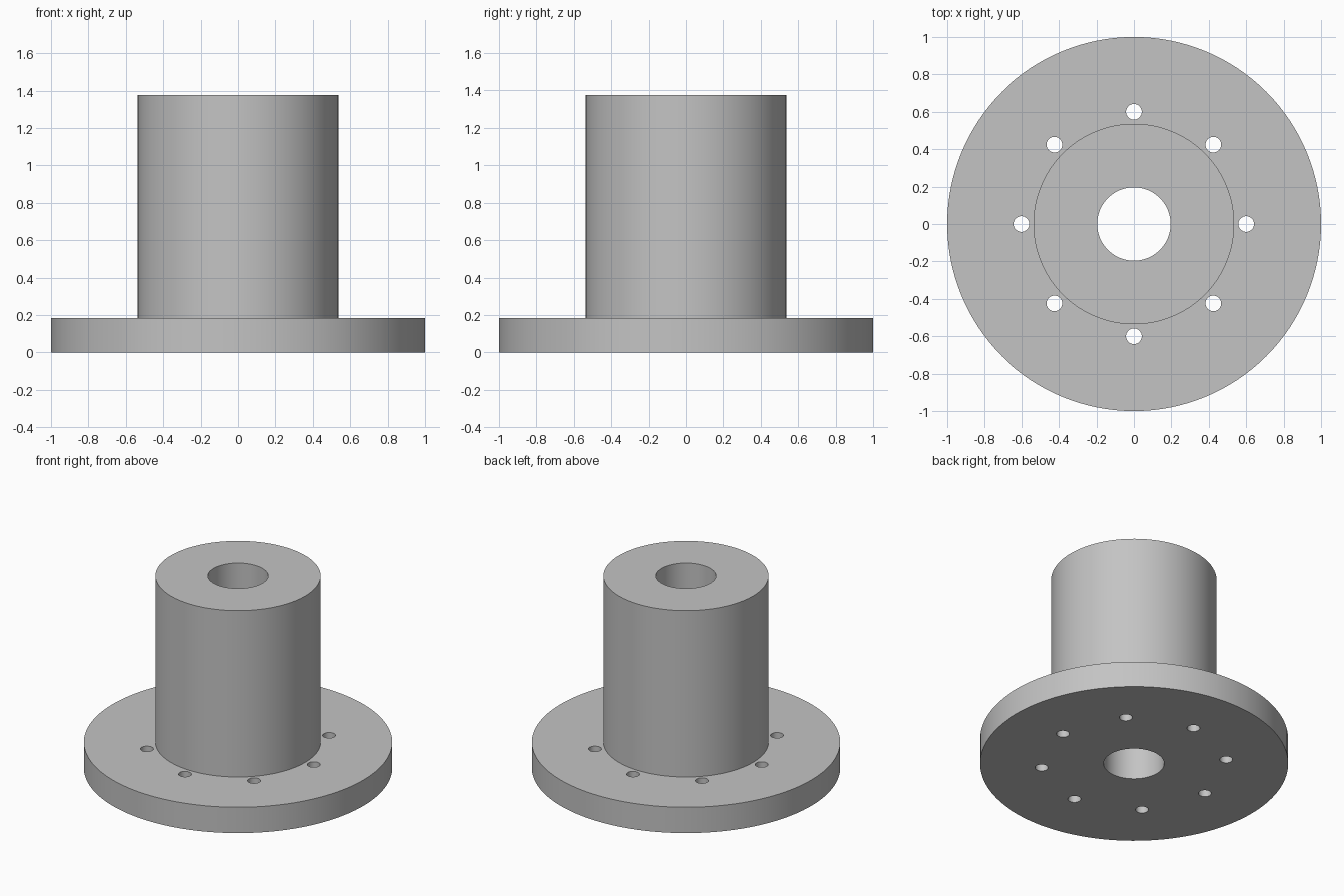
import bpy, bmesh
from math import cos, sin, tau, radians

if "Cube" in bpy.data.objects:
    bpy.data.objects.remove(bpy.data.objects["Cube"], do_unlink=True)

FLANGE_R, HUB_R, BORE_R = 1.0, 0.536, 0.196
FLANGE_H, TOTAL_H = 0.185, 1.375
BOLT_COUNT, BOLT_CIRCLE, BOLT_R = 8, 0.6, 0.042
SEGMENTS = 128

grey = bpy.data.materials.new("machined grey")
grey.use_nodes = True
colour = (0.55, 0.55, 0.55, 1)
grey.diffuse_color = colour
grey.node_tree.nodes["Principled BSDF"].inputs["Base Color"].default_value = colour


def lathe(name, profile, steps):
    """Revolve a closed (radius, height) profile about the z axis."""
    bm = bmesh.new()
    rings = [[bm.verts.new((r * cos(tau * i / steps), r * sin(tau * i / steps), z))
              for r, z in profile] for i in range(steps)]
    for i in range(steps):
        a, b = rings[i], rings[(i + 1) % steps]
        for j in range(len(profile)):
            k = (j + 1) % len(profile)
            bm.faces.new((a[j], b[j], b[k], a[k]))
    bmesh.ops.recalc_face_normals(bm, faces=bm.faces)
    mesh = bpy.data.meshes.new(name)
    bm.to_mesh(mesh)
    bm.free()
    obj = bpy.data.objects.new(name, mesh)
    bpy.context.collection.objects.link(obj)
    mesh.materials.append(grey)
    return obj


# Flange, hub and through bore as one turned part
body = lathe("flanged_hub", [
    (BORE_R, 0), (FLANGE_R, 0), (FLANGE_R, FLANGE_H),
    (HUB_R, FLANGE_H), (HUB_R, TOTAL_H), (BORE_R, TOTAL_H)], SEGMENTS)

# Ring of bolt holes drilled through the flange
bm = bmesh.new()
for i in range(BOLT_COUNT):
    a = tau * i / BOLT_COUNT
    drill = bmesh.ops.create_cone(bm, cap_ends=True, segments=32,
                                  radius1=BOLT_R, radius2=BOLT_R, depth=FLANGE_H * 2)
    bmesh.ops.translate(bm, verts=drill["verts"],
                        vec=(BOLT_CIRCLE * cos(a), BOLT_CIRCLE * sin(a), FLANGE_H / 2))
mesh = bpy.data.meshes.new("bolt_hole_cutter")
bm.to_mesh(mesh)
bm.free()
mesh.materials.append(grey)
cutter = bpy.data.objects.new("bolt_hole_cutter", mesh)
bpy.context.collection.objects.link(cutter)

cut = body.modifiers.new("bolt_holes", "BOOLEAN")
cut.operation = "DIFFERENCE"
cut.solver = "EXACT"
cut.object = cutter

# Apply the cut, then smooth the round walls and keep the rims sharp
bpy.ops.object.select_all(action="DESELECT")
body.select_set(True)
bpy.context.view_layer.objects.active = body
bpy.ops.object.modifier_apply(modifier=cut.name)
bpy.data.objects.remove(cutter, do_unlink=True)
bpy.ops.object.shade_smooth_by_angle(angle=radians(30))
